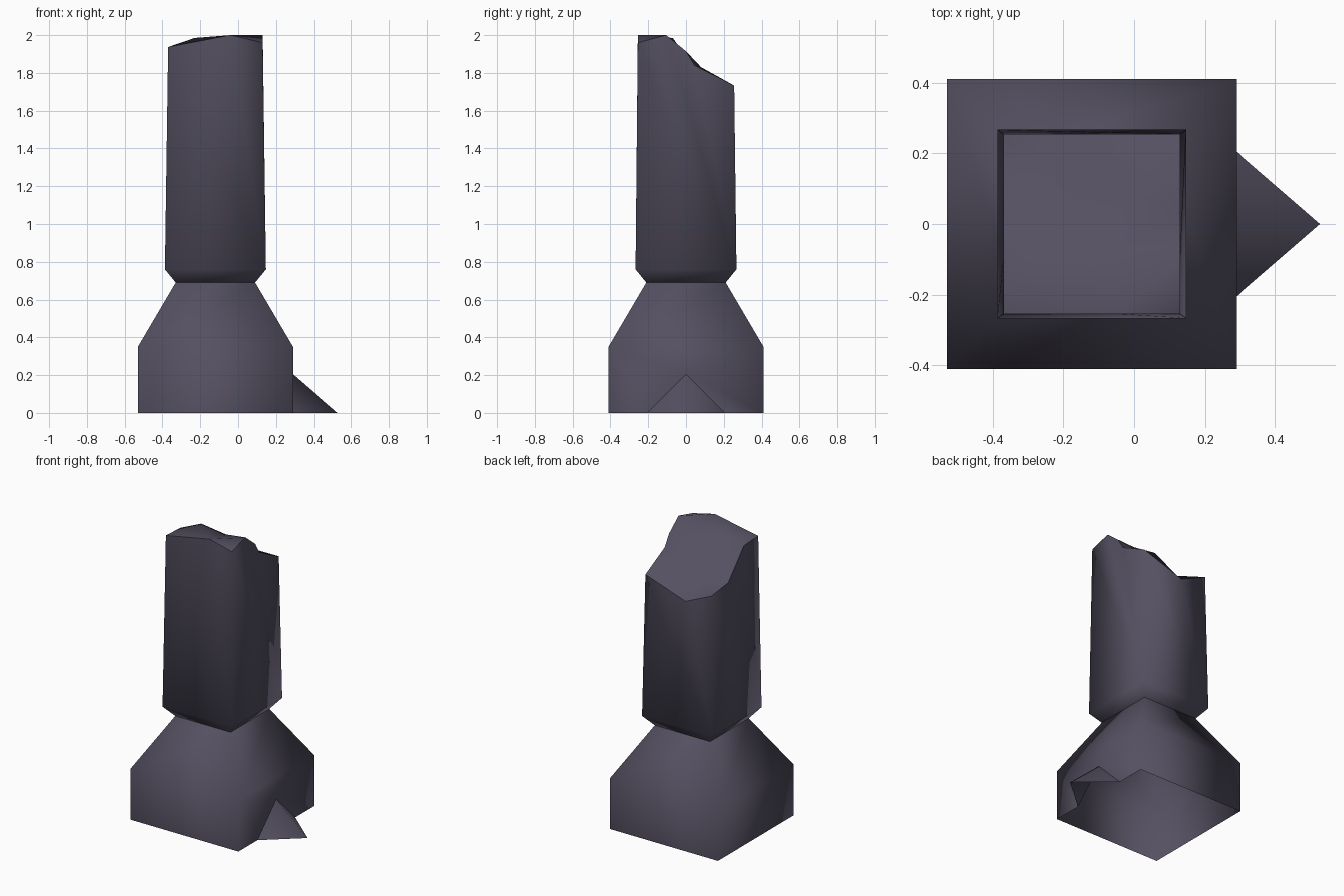
import bpy
from mathutils import Vector
from mathutils.geometry import delaunay_2d_cdt

if "Cube" in bpy.data.objects:
    bpy.data.objects.remove(bpy.data.objects["Cube"])

stone = bpy.data.materials.new("dark_slate_stone")
stone.diffuse_color = (0.09, 0.08, 0.12, 1)
stone.use_nodes = True
stone.node_tree.nodes["Principled BSDF"].inputs["Base Color"].default_value = stone.diffuse_color
CX = -0.12  # axis of the column


def add(name, verts, faces):
    me = bpy.data.meshes.new(name)
    me.from_pydata(verts, [], faces)
    me.materials.append(stone)
    for p in me.polygons:
        p.use_smooth = True
    me.update()
    ob = bpy.data.objects.new(name, me)
    bpy.context.collection.objects.link(ob)
    return ob


def square(h, z):
    return [(CX + sx * h, sy * h, z) for sx, sy in ((-1, -1), (1, -1), (1, 1), (-1, 1))]


def band(a):
    return [(a + i, a + (i + 1) % 4, a + 4 + (i + 1) % 4, a + 4 + i) for i in range(4)]


# plinth: open-bottomed block tapering to the waist, triangular opening behind the spur
v = square(0.41, 0) + square(0.41, 0.35) + square(0.21, 0.69)
f = band(0) + band(4)
v += [(0.29, -0.205, 0), (0.29, 0, 0.205), (0.29, 0.205, 0)]
f[1] = (1, 12, 13, 14, 2, 6, 5)
add("plinth", v, f)

# spur: small pointed wedge on the right side
add("side_spur", [(0.29, -0.205, 0), (0.29, 0, 0.205), (0.29, 0.205, 0), (0.527, 0, 0)],
    [(0, 3, 1), (1, 3, 2)])

# broken rim of the shaft, one list per side, running counter-clockwise
L, R, B = CX - 0.25, CX + 0.25, 0.255
front = [(L, -B, 1.937), (-0.04, -B, 2.0)]
right = [(R, -B, 1.96), (R, -0.105, 2.0), (R, 0.0, 1.915), (R, 0.045, 1.84)]
back = [(R, B, 1.733), (-0.175, B, 1.63)]
left = [(L, B, 1.717), (L, 0.07, 1.74), (L, -0.10, 1.93)]
sides = [front, right, back, left]
rim = sum(sides, [])

# shaft: flared foot, then walls reaching up to the rim
v = square(0.21, 0.69) + square(0.267, 0.76) + rim
f = band(0)
start = 8
for i, s in enumerate(sides):
    top = [8 + (start - 8 + k) % len(rim) for k in range(len(s) + 1)]
    f.append([4 + i, 4 + (i + 1) % 4] + top[::-1])
    start += len(s)
add("shaft", v, f)

# broken top: uneven surface spanning the rim
pts = rim + [(-0.23, -0.07, 1.985), (-0.05, -0.06, 1.955), (-0.02, 0.08, 1.83), (-0.2, 0.11, 1.73)]
n = len(rim)
res = delaunay_2d_cdt([Vector(p[:2]) for p in pts],
                      [(i, (i + 1) % n) for i in range(n)], [], 0, 1e-6)
verts = [(c.x, c.y, pts[o[0]][2]) for c, o in zip(res[0], res[3])]
add("broken_top", verts, [list(t) for t in res[2]])
